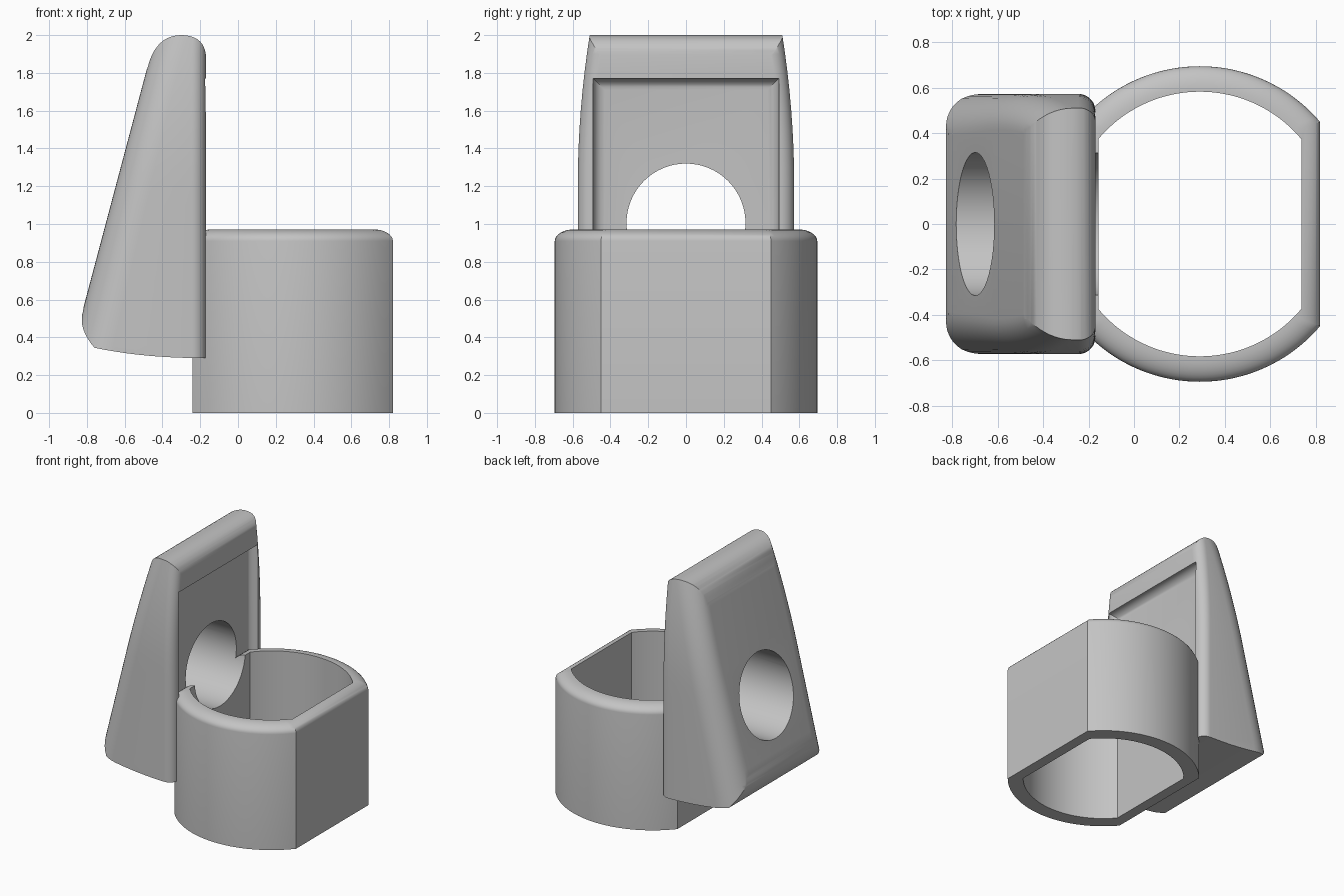
import bpy, bmesh, math
from mathutils import Vector

if "Cube" in bpy.data.objects:
    bpy.data.objects.remove(bpy.data.objects["Cube"], do_unlink=True)

grey = bpy.data.materials.new("plain grey")
grey.use_nodes = True
grey.diffuse_color = (0.55, 0.55, 0.55, 1)
grey.node_tree.nodes["Principled BSDF"].inputs["Base Color"].default_value = (0.55, 0.55, 0.55, 1)


def loft(name, rings):
    """Closed solid through a stack of point rings of equal length."""
    bm = bmesh.new()
    loops = [[bm.verts.new(p) for p in ring] for ring in rings]
    for a, b in zip(loops, loops[1:]):
        for i in range(len(a)):
            j = (i + 1) % len(a)
            bm.faces.new((a[i], a[j], b[j], b[i]))
    bm.faces.new(loops[0])
    bm.faces.new(loops[-1])
    bmesh.ops.recalc_face_normals(bm, faces=bm.faces)
    mesh = bpy.data.meshes.new(name)
    bm.to_mesh(mesh)
    bm.free()
    mesh.materials.append(grey)
    obj = bpy.data.objects.new(name, mesh)
    bpy.context.collection.objects.link(obj)
    return obj


def activate(obj):
    bpy.ops.object.select_all(action='DESELECT')
    obj.select_set(True)
    bpy.context.view_layer.objects.active = obj


def combine(obj, tool, operation):
    mod = obj.modifiers.new("cut", 'BOOLEAN')
    mod.object, mod.operation, mod.solver = tool, operation, 'EXACT'
    activate(obj)
    bpy.ops.object.modifier_apply(modifier=mod.name)


def arc(a, ctrl, b, n=10):
    a, c, b = Vector(a), Vector(ctrl), Vector(b)
    return [a * (1 - t) ** 2 + c * 2 * t * (1 - t) + b * t * t for t in [i / n for i in range(n + 1)]]


def flatted_circle(radius, flat, z, n=40):
    """Circle with two flats facing -x and +x."""
    cx = 0.29
    half = math.asin(flat / radius)
    pts = []
    for base in (math.pi / 2, -math.pi / 2):
        for i in range(n + 1):
            a = base + half - 2 * half * i / n
            pts.append((cx + radius * math.cos(a), radius * math.sin(a), z))
    return pts


# Collar: flat-sided tube with a rounded outer top edge
rings = [flatted_circle(0.695, 0.53, 0)]
for i in range(9):
    t = i / 8 * math.pi / 2
    d = 0.105 * (1 - math.cos(t))
    rings.append(flatted_circle(0.695 - d, 0.53 - d, 0.91 + 0.062 * math.sin(t)))
collar = loft("collar", rings)
bore = loft("bore_cutter", [flatted_circle(0.583, 0.447, z) for z in (-0.1, 1.1)])
combine(collar, bore, 'DIFFERENCE')


# Wedge: tapering rounded column trimmed by its side profile
def wedge_section(z):
    back, front = -0.48 - 0.266 * (1.83 - z), -0.17
    w = 0.573 - 0.063 * max(0, (z - 1.2) / 0.8) ** 2
    u = z / 2
    rx, ry = 0.22 - 0.06 * u, 0.21 - 0.08 * u
    f = 0.075
    side = []
    for cx, cy, ex, ey, start in ((back + rx, w - ry, rx, ry, math.pi), (front - f, w - f, f, f, math.pi / 2)):
        for i in range(11):
            a = start - i / 10 * math.pi / 2
            side.append((cx + ex * math.cos(a), cy + ey * math.sin(a), z))
    return side + [(x, -y, zz) for x, y, zz in reversed(side)]


wedge = loft("wedge", [wedge_section(0.1 + 0.1 * i) for i in range(21)])
profile = [(-0.1, 0.285)] + arc((-0.18, 0.29), (-0.5, 0.29), (-0.76, 0.345))
profile += arc((-0.76, 0.345), (-0.85, 0.45), (-0.82, 0.54))[1:]
profile += [(-0.75, 1.2)]
profile += arc((-0.478, 1.83), (-0.435, 2.0), (-0.30, 2.0))
profile += arc((-0.30, 2.0), (-0.17, 2.0), (-0.168, 1.87))[1:] + [(-0.1, 1.75)]
trim = loft("trim_helper", [[(x, y, z) for x, z in profile] for y in (-1, 1)])
combine(wedge, trim, 'INTERSECT')

# Recess in the wedge, filleted where its walls meet its floor
rings = []
for i in range(7):
    t = i / 6 * math.pi / 2
    d = 0.06 * (1 - math.sin(t))
    x = -0.235 + 0.06 * (1 - math.cos(t))
    w, top = 0.492 - d, 1.77 - d
    rings.append([(x, -w, 0), (x, w, 0), (x, w, top), (x, -w, top)])
rings.append([(0, y, z) for _, y, z in rings[-1]])
recess = loft("recess_cutter", rings)
combine(wedge, recess, 'DIFFERENCE')

# Round hole through the wedge and the near wall of the collar
circle = [(0.315 * math.cos(i * math.pi / 32), 1.005 + 0.315 * math.sin(i * math.pi / 32)) for i in range(64)]
hole = loft("hole_cutter", [[(x, y, z) for y, z in circle] for x in (-1.2, 0.2)])
for part in (wedge, collar):
    combine(part, hole, 'DIFFERENCE')

for helper in (bore, trim, recess, hole):
    bpy.data.objects.remove(helper, do_unlink=True)
for part in (wedge, collar):
    activate(part)
    bpy.ops.object.shade_smooth_by_angle(angle=math.radians(30))
